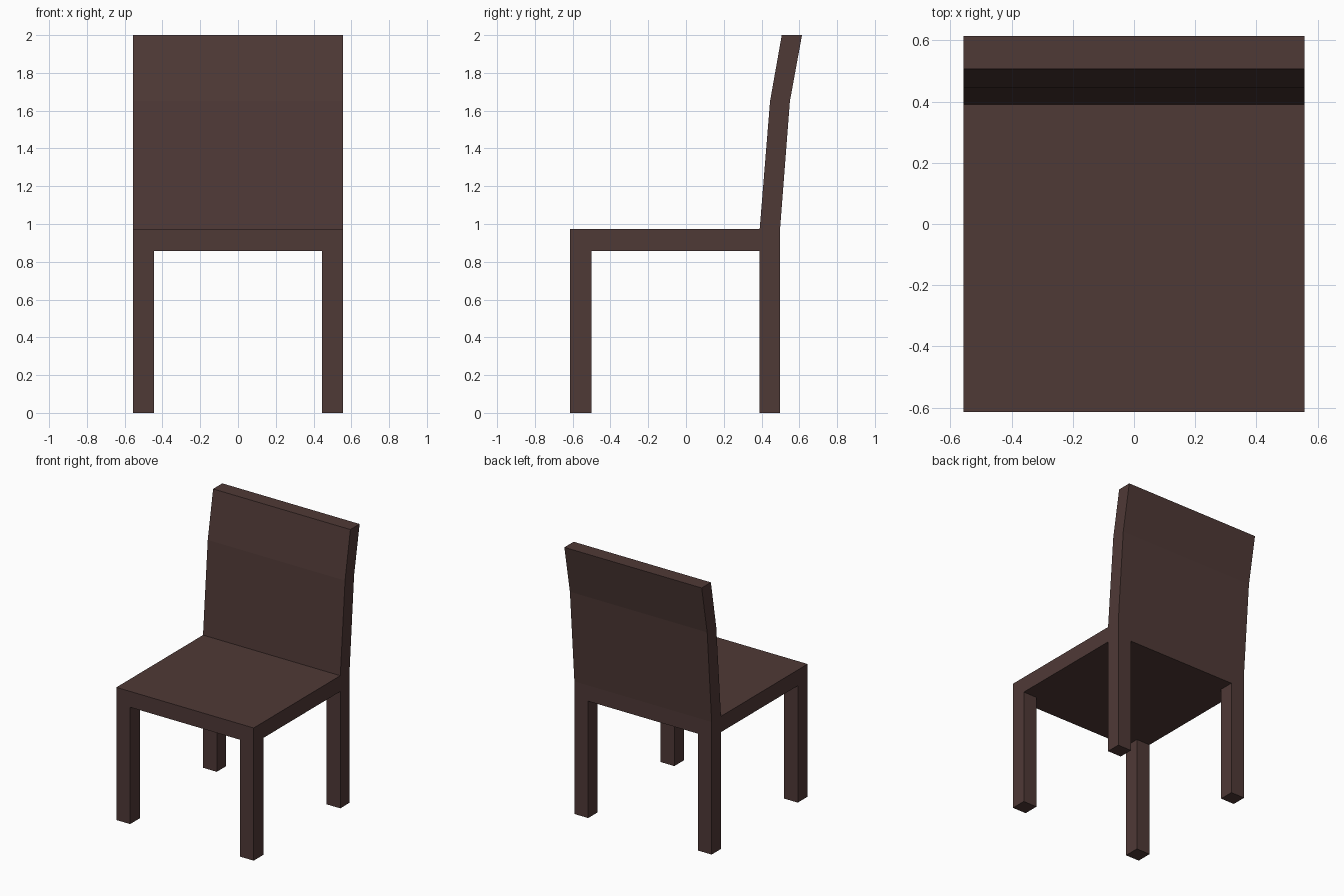
import bpy
import bmesh

if "Cube" in bpy.data.objects:
    bpy.data.objects.remove(bpy.data.objects["Cube"])

HALF_W = 0.557                    # half width of the chair
LEG_IN = 0.445                    # inner face of the legs
FRONT, FRONT_IN = -0.614, -0.50   # front leg depth range
REAR_IN, REAR = 0.39, 0.498       # rear leg depth range
SEAT_Z0, SEAT_Z1 = 0.857, 0.973   # seat underside and top

wood = bpy.data.materials.new("dark_wood")
wood.diffuse_color = (0.078, 0.041, 0.037, 1.0)
wood.use_nodes = True
wood.node_tree.nodes["Principled BSDF"].inputs["Base Color"].default_value = wood.diffuse_color


def extrude_profile(name, profile, x0, x1):
    """Extrude a (y, z) outline along x from x0 to x1."""
    bm = bmesh.new()
    face = bm.faces.new([bm.verts.new((x0, y, z)) for y, z in profile])
    ext = bmesh.ops.extrude_face_region(bm, geom=[face])
    verts = [g for g in ext["geom"] if isinstance(g, bmesh.types.BMVert)]
    bmesh.ops.translate(bm, verts=verts, vec=(x1 - x0, 0, 0))
    bmesh.ops.recalc_face_normals(bm, faces=bm.faces)
    mesh = bpy.data.meshes.new(name)
    bm.to_mesh(mesh)
    bm.free()
    mesh.materials.append(wood)
    obj = bpy.data.objects.new(name, mesh)
    bpy.context.collection.objects.link(obj)
    return obj


def rect(y0, y1, z0, z1):
    return [(y0, z0), (y1, z0), (y1, z1), (y0, z1)]


# Seat slab
extrude_profile("seat", rect(FRONT, REAR, SEAT_Z0, SEAT_Z1), -HALF_W, HALF_W)

# Backrest, leaning back with a bend near the top
back = [(REAR_IN, SEAT_Z1), (REAR, SEAT_Z1), (0.55, 1.65),
        (0.614, 2.0), (0.507, 2.0), (0.445, 1.65)]
extrude_profile("backrest", back, -HALF_W, HALF_W)

# Four square legs
for end, y0, y1 in (("front", FRONT, FRONT_IN), ("rear", REAR_IN, REAR)):
    for side, x0, x1 in (("left", -HALF_W, -LEG_IN), ("right", LEG_IN, HALF_W)):
        extrude_profile(f"{end}_leg_{side}", rect(y0, y1, 0, SEAT_Z0), x0, x1)
